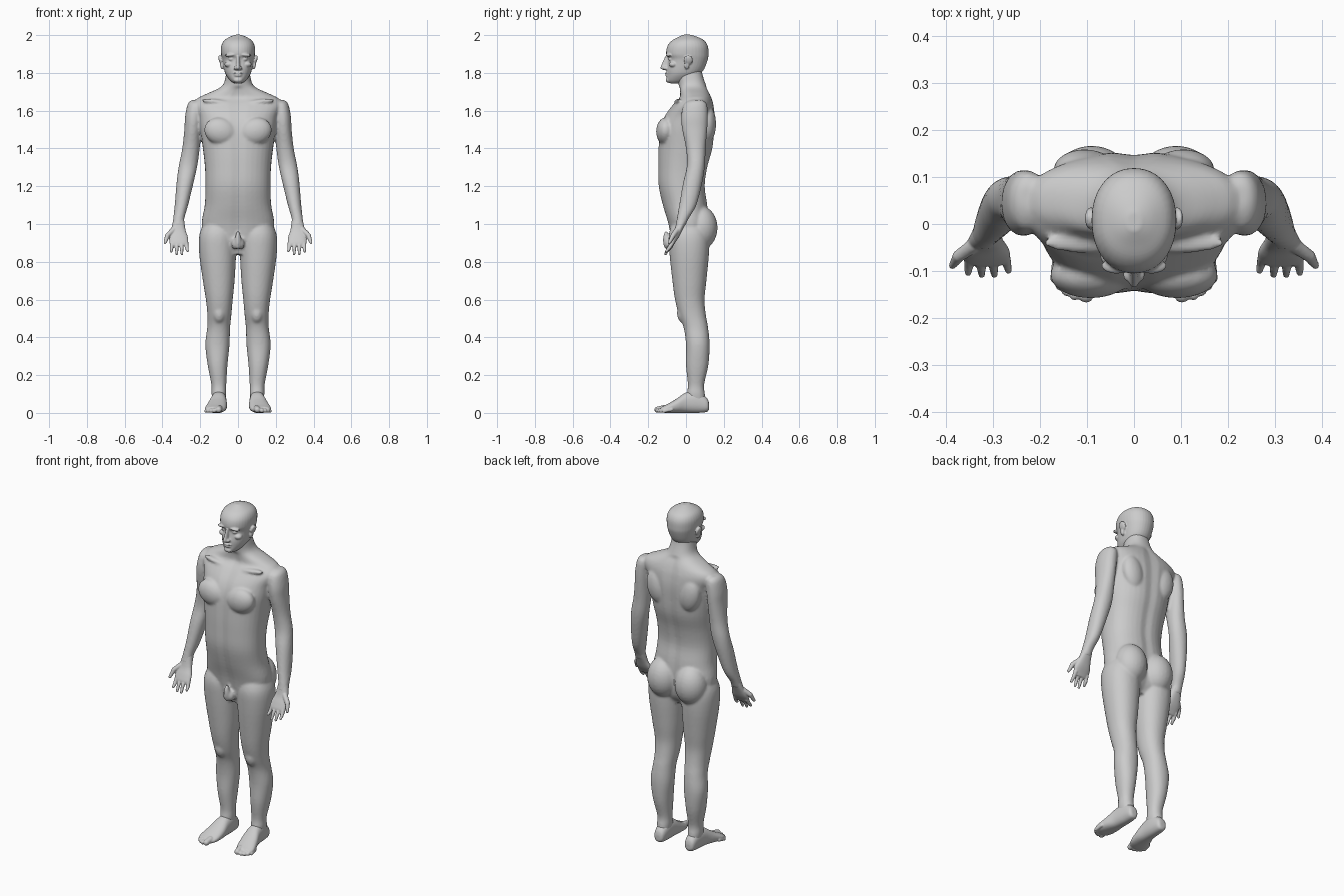
import bpy, bmesh, math
from mathutils import Matrix, Vector


def spline(a, b, c, d, t):
    return 0.5 * (2*b + (c-a)*t + (2*a-5*b+4*c-d)*t*t + (3*b-a-3*c+d)*t**3)


def smooth_rings(rings, sub=4):
    out = []
    for i in range(len(rings) - 1):
        q = [rings[max(0, min(len(rings)-1, i+k))] for k in (-1, 0, 1, 2)]
        for j in range(sub):
            out.append([spline(*v, j / sub) for v in zip(*q)])
    return out + [list(rings[-1])]


# Loft rounded sections. Ring = position, x0, x1, low, high (4 values: position, half width, low, high)
def loft(bm, rings, axis='z', power=2.3, groove=0, mirror=False, n=36):
    rings = [r if len(r) == 5 else (r[0], -r[1], r[1], r[2], r[3]) for r in rings]
    for s in ((1, -1) if mirror else (1,)):
        loops = []
        for pos, x0, x1, a0, a1 in smooth_rings(rings):
            loop = []
            for k in range(n):
                c, d = math.cos(2*math.pi*k/n), math.sin(2*math.pi*k/n)
                x = (x0+x1)/2 + (x1-x0)/2 * math.copysign(abs(c)**(2/power), c)
                a = (a0+a1)/2 + (a1-a0)/2 * math.copysign(abs(d)**(2/power), d)
                if groove and x1 > 0.1:
                    a -= math.copysign(groove, d) * math.exp(-(x/0.025)**2)
                loop.append(bm.verts.new((s*x, a, pos) if axis == 'z' else (s*x, pos, a)))
            loops.append(loop)
        for l0, l1 in zip(loops, loops[1:]):
            for k in range(n):
                bm.faces.new((l0[k], l0[(k+1) % n], l1[(k+1) % n], l1[k]))
        bm.faces.new(loops[0])
        bm.faces.new(loops[-1])


def blob(bm, c, r, mirror=True, tilt=0):
    for s in ((1, -1) if mirror else (1,)):
        m = (Matrix.Translation((s*c[0], c[1], c[2])) @ Matrix.Rotation(s*tilt, 4, 'Y')
             @ Matrix.Diagonal((*r, 1)))
        bmesh.ops.create_uvsphere(bm, u_segments=24, v_segments=16, radius=1, matrix=m)


# Round-ended digit through points (x, y, z, radius)
def digit(bm, pts):
    for a, b in zip(pts, pts[1:]):
        p, q = Vector(a[:3]), Vector(b[:3])
        for s in (1, -1):
            for i in range(9):
                t = i / 8
                c = p.lerp(q, t)
                r = a[3] + (b[3]-a[3])*t
                bmesh.ops.create_icosphere(bm, subdivisions=2, radius=r,
                                           matrix=Matrix.Translation((s*c.x, c.y, c.z)))


def finish(bm, name, voxel, smooth):
    bmesh.ops.recalc_face_normals(bm, faces=bm.faces)
    me = bpy.data.meshes.new(name)
    bm.to_mesh(me)
    bm.free()
    ob = bpy.data.objects.new(name, me)
    bpy.context.collection.objects.link(ob)
    m = ob.modifiers.new("fuse", 'REMESH')
    m.mode, m.voxel_size, m.use_smooth_shade = 'VOXEL', voxel, True
    m = ob.modifiers.new("soften", 'SMOOTH')
    m.factor, m.iterations = 0.5, smooth


# Torso and neck
bm = bmesh.new()
loft(bm, [(.84, .10, -.05, .07), (.90, .17, -.075, .11), (1.0, .192, -.095, .12),
          (1.1, .176, -.125, .115), (1.2, .172, -.147, .102), (1.3, .175, -.15, .115),
          (1.4, .186, -.148, .142), (1.5, .20, -.14, .152), (1.57, .21, -.115, .154),
          (1.63, .235, -.072, .147), (1.665, .215, -.038, .137), (1.69, .165, -.033, .127),
          (1.73, .085, -.038, .108), (1.79, .064, -.048, .088), (1.84, .06, -.04, .08)],
     groove=.008)
# Chest, shoulder blades, buttocks, collar bones, groin
blob(bm, (.092, -.108, 1.49), (.088, .05, .072), tilt=-.3)
blob(bm, (.105, .115, 1.53), (.065, .044, .10), tilt=.2)
blob(bm, (.09, .078, .98), (.092, .089, .115))
blob(bm, (.10, -.04, 1.645), (.095, .022, .014), tilt=-.12)
blob(bm, (.014, -.085, .895), (.02, .025, .03))
blob(bm, (0, -.105, .915), (.016, .017, .05), mirror=False)
# Legs with kneecaps
loft(bm, [(1.03, .03, .165, -.06, .09), (.95, .012, .203, -.09, .12), (.85, .010, .206, -.088, .122),
          (.70, .018, .186, -.072, .108), (.60, .028, .170, -.058, .098), (.52, .035, .162, -.038, .105),
          (.45, .042, .163, -.012, .117), (.36, .045, .173, 0, .125), (.25, .056, .160, 0, .118),
          (.15, .062, .141, .01, .096), (.10, .062, .14, .005, .10), (.05, .068, .132, .01, .105)],
     power=2.15, mirror=True)
blob(bm, (.10, -.012, .53), (.035, .036, .055))
# Arms
loft(bm, [(1.657, .205, .245, .03, .085), (1.635, .185, .266, -.01, .11), (1.57, .188, .28, -.025, .115),
          (1.5, .195, .284, -.02, .112), (1.4, .203, .295, 0, .104), (1.31, .215, .313, .005, .10),
          (1.22, .235, .325, -.015, .086), (1.1, .264, .335, -.036, .055), (1.03, .284, .343, -.048, .015),
          (.99, .285, .347, -.056, -.004)], power=2.1, mirror=True)
finish(bm, "body", .0075, 4)

# Head
bm = bmesh.new()
loft(bm, [(1.745, .022, -.088, -.03), (1.76, .042, -.102, .03), (1.79, .064, -.102, .07),
          (1.82, .074, -.102, .096), (1.87, .083, -.094, .115), (1.90, .089, -.105, .119),
          (1.94, .089, -.099, .116), (1.97, .075, -.076, .098), (1.99, .045, -.04, .062),
          (2.002, .015, -.015, .025)], power=2.15)
# Nose, nostrils, brows, eyes, cheeks, lips, chin
loft(bm, [(1.815, .010, -.118, -.08), (1.825, .013, -.136, -.08), (1.85, .010, -.127, -.08),
          (1.89, .008, -.109, -.08)], power=2)
blob(bm, (.013, -.108, 1.825), (.010, .014, .009))
blob(bm, (.036, -.089, 1.895), (.034, .017, .009), tilt=.1)
blob(bm, (.034, -.078, 1.872), (.016, .015, .010))
blob(bm, (.048, -.068, 1.845), (.024, .022, .016))
blob(bm, (0, -.1, 1.799), (.026, .012, .005), mirror=False)
blob(bm, (0, -.099, 1.787), (.022, .012, .006), mirror=False)
blob(bm, (0, -.092, 1.762), (.024, .016, .014), mirror=False)
# Ears
blob(bm, (.092, .012, 1.868), (.010, .024, .026), tilt=.3)
blob(bm, (.086, .004, 1.838), (.008, .013, .02), tilt=.2)
finish(bm, "head", .004, 2)

# Hands: palm, four fingers, thumb
bm = bmesh.new()
loft(bm, [(1.03, .286, .341, -.046, .012), (.97, .278, .354, -.06, -.018), (.93, .265, .364, -.078, -.038),
          (.90, .264, .362, -.09, -.058), (.885, .272, .355, -.09, -.068)], mirror=True)
for x, tx, ty, tz in ((.275, .267, -.099, .852), (.300, .297, -.108, .835),
                      (.325, .324, -.108, .836), (.350, .353, -.104, .85)):
    digit(bm, [(x, -.07, .905, .0125), ((x+tx)/2, ty+.016, .875, .0105), (tx, ty, tz+.006, .0075)])
digit(bm, [(.340, -.045, .97, .016), (.373, -.068, .94, .0135), (.386, -.088, .902, .0085)])
finish(bm, "hands", .0035, 2)

# Feet: arch and heel, toes
bm = bmesh.new()
loft(bm, [(.122, .085, .115, .02, .05), (.11, .07, .13, .005, .08), (.06, .062, .138, 0, .115),
          (0, .06, .146, 0, .108), (-.05, .058, .162, 0, .075), (-.10, .065, .175, 0, .046),
          (-.13, .08, .168, .002, .032)], axis='y', mirror=True)
for x, tip, r in ((.102, -.168, .017), (.126, -.163, .012), (.143, -.154, .0115),
                  (.157, -.142, .011), (.169, -.126, .010)):
    digit(bm, [(x-.004, tip+.05, r+.008, r), (x, tip+r, r, r)])
finish(bm, "feet", .004, 2)
